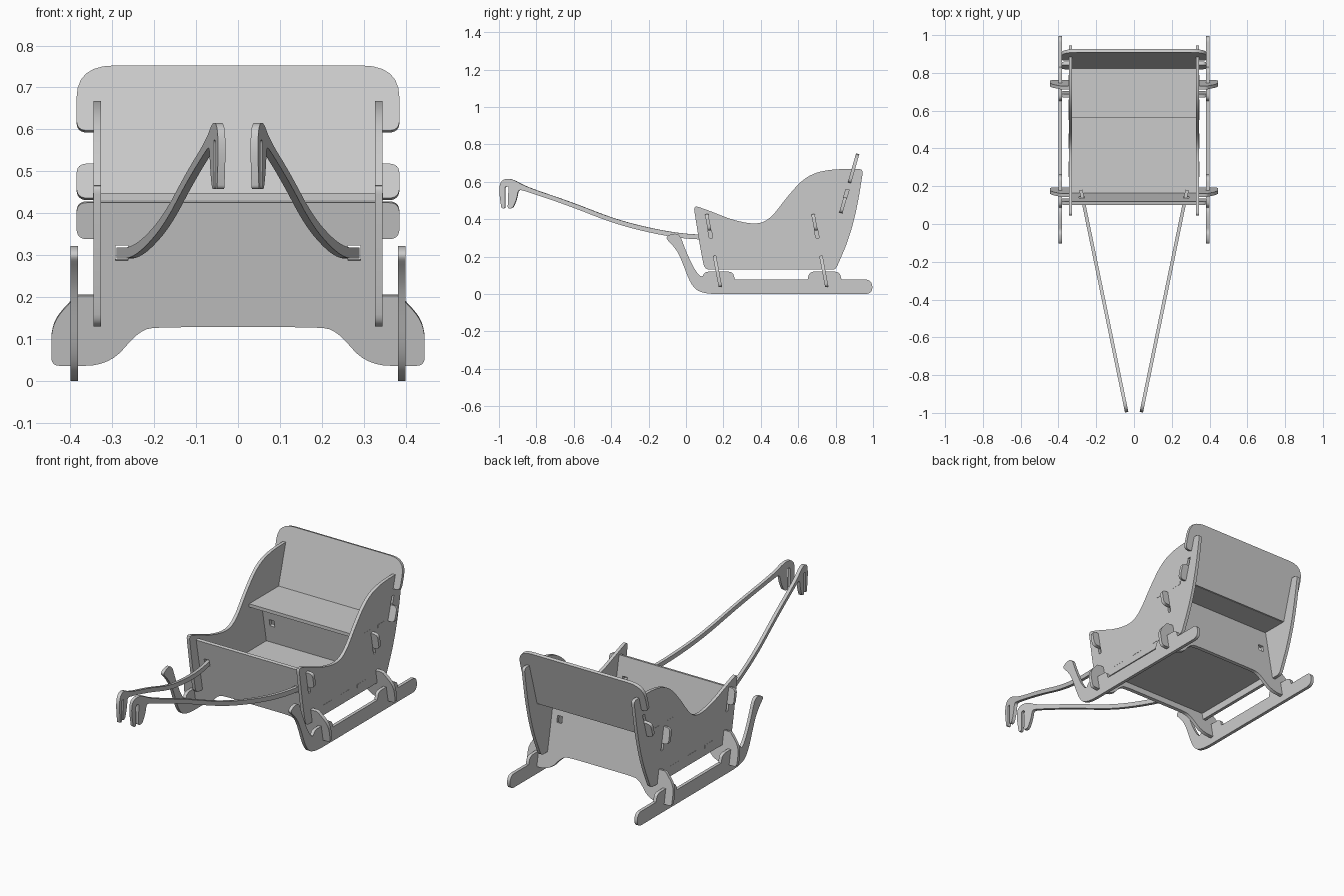
import bpy, bmesh, math
from mathutils import Vector, Matrix

cube = bpy.data.objects.get("Cube")
if cube:
    bpy.data.objects.remove(cube, do_unlink=True)

THICK = 0.018
SIDE_X, RUNNER_X = 0.336, 0.39
LEAN = -0.19      # y shift per unit of height on the cross boards
RECLINE = 0.285   # the same for the backrest

grey = bpy.data.materials.new("plywood_grey")
grey.use_nodes = True
colour = (0.6, 0.6, 0.6, 1)
grey.diffuse_color = colour
grey.node_tree.nodes["Principled BSDF"].inputs["Base Color"].default_value = colour


def rounded(points, steps=6):
    """Turn (x, y, radius) corners into an outline with curved corners."""
    out = []
    n = len(points)
    for i, p in enumerate(points):
        a, b, c = (Vector(points[j % n][:2]) for j in (i - 1, i, i + 1))
        r = p[2] if len(p) > 2 else 0
        if r == 0:
            out.append(b)
            continue
        start = b + (a - b).normalized() * min(r, (a - b).length / 2)
        end = b + (c - b).normalized() * min(r, (c - b).length / 2)
        for k in range(steps + 1):
            t = k / steps
            q = start * (1 - t) ** 2 + b * 2 * t * (1 - t) + end * t * t
            if not out or (q - out[-1]).length > 1e-4:
                out.append(q)
    if (out[0] - out[-1]).length < 1e-4:
        out.pop()
    return out


def plate(name, outline, origin, u, v, holes=()):
    """Flat board cut from an outline, laid along the axes u and v."""
    curve = bpy.data.curves.new(name, 'CURVE')
    curve.dimensions = '2D'
    curve.fill_mode = 'BOTH'
    curve.extrude = THICK / 2
    for loop in [rounded(outline)] + [rounded(h) for h in holes]:
        spline = curve.splines.new('POLY')
        spline.points.add(len(loop) - 1)
        for point, co in zip(spline.points, loop):
            point.co = (co.x, co.y, 0, 1)
        spline.use_cyclic_u = True
    temp = bpy.data.objects.new(name + "_outline", curve)
    bpy.context.collection.objects.link(temp)
    bpy.context.view_layer.update()
    graph = bpy.context.evaluated_depsgraph_get()
    mesh = bpy.data.meshes.new_from_object(temp.evaluated_get(graph))
    bpy.data.objects.remove(temp, do_unlink=True)

    u, v = Vector(u), Vector(v)
    frame = Matrix((u, v, u.cross(v).normalized())).transposed().to_4x4()
    frame.translation = origin
    mesh.transform(frame)
    bm = bmesh.new()
    bm.from_mesh(mesh)
    bmesh.ops.remove_doubles(bm, verts=bm.verts, dist=1e-5)
    bmesh.ops.recalc_face_normals(bm, faces=bm.faces)
    bm.to_mesh(mesh)
    bm.free()
    mesh.name = name
    mesh.materials.clear()
    mesh.materials.append(grey)
    obj = bpy.data.objects.new(name, mesh)
    bpy.context.collection.objects.link(obj)
    bpy.ops.object.select_all(action='DESELECT')
    obj.select_set(True)
    bpy.context.view_layer.objects.active = obj
    bpy.ops.object.shade_smooth_by_angle(angle=math.radians(30))
    return obj


def both_halves(half):
    """Complete a right-hand half outline with its mirror image."""
    return half + [(-p[0], *p[1:]) for p in reversed(half)]


def slot(y, slope, low, high):
    """Slanted slot in a side panel, below or above a tab."""
    w = THICK / 2
    return [(y + slope * z + d, z) for z, d in ((low, -w), (low, w), (high, w), (high, -w))]


def box_loop(x, z, w, h):
    return [(x - w, z - h), (x + w, z - h), (x + w, z + h), (x - w, z + h)]


Y, Z = (0, 1, 0), (0, 0, 1)
FRONT_Y, REAR_Y, BACK_Y = 0.191, 0.76, 0.704   # where each leaning board meets z = 0

# Outlines in (y, z)
panel = [(0.04, 0.475, 0.03), (0.14, 0.44, 9), (0.25, 0.395, 9), (0.38, 0.37, 9),
         (0.455, 0.405, 9), (0.54, 0.52, 9), (0.64, 0.63, 9), (0.76, 0.668, 9),
         (0.948, 0.668, 0.025), (0.915, 0.46, 9), (0.87, 0.29, 9),
         (0.80, 0.13, 0.02), (0.10, 0.13, 0.03), (0.075, 0.25, 9)]
runner = [(-0.11, 0.30, 0.02), (-0.085, 0.32, 0.02), (-0.035, 0.325, 0.04),
          (-0.005, 0.24, 9), (0.045, 0.13, 9), (0.085, 0.085, 9), (0.10, 0.12, 0.03),
          (0.25, 0.12, 0.03), (0.262, 0.077), (0.65, 0.077), (0.66, 0.12, 0.03),
          (0.82, 0.12, 0.03), (0.832, 0.077), (0.985, 0.077, 0.025),
          (1.0, 0.035, 0.03), (0.985, 0.0, 0.03), (0.10, 0.0, 0.07),
          (0.03, 0.035, 9), (-0.03, 0.20, 9), (-0.065, 0.255, 9)]
shaft = [(0.18, 0.318), (0.02, 0.318, 9), (-0.16, 0.345, 9), (-0.38, 0.40, 9),
         (-0.62, 0.495, 9), (-0.86, 0.575, 9), (-0.93, 0.618, 9), (-0.985, 0.613, 9),
         (-1.0, 0.56, 9), (-0.985, 0.458, 0.01), (-0.966, 0.458, 0.01),
         (-0.966, 0.575, 0.01), (-0.947, 0.575, 0.01), (-0.952, 0.458, 0.01),
         (-0.925, 0.458, 0.02), (-0.903, 0.51, 9), (-0.895, 0.56, 0.02),
         (-0.84, 0.545, 9), (-0.62, 0.47, 9), (-0.38, 0.375, 9), (-0.16, 0.32, 9),
         (0.02, 0.292, 9), (0.18, 0.292)]

# Side panels, runners and pulling shafts
panel_slots = [slot(FRONT_Y, LEAN, 0.30, 0.339), slot(REAR_Y, LEAN, 0.30, 0.339),
               slot(BACK_Y, RECLINE, 0.516, 0.56)]
for side, s in (("left", 1), ("right", -1)):
    plate(side + "_side_panel", panel, (s * SIDE_X, 0, 0), Y, Z, panel_slots)
    plate(side + "_runner", runner, (s * RUNNER_X, 0, 0), Y, Z)
    plate(side + "_shaft", shaft, (s * 0.244, 0, 0), (s * 0.206, 1, 0), Z)

# Front and rear cross boards, with feet through the runners and tabs through the sides
cross_half = [(0.18, 0.13, 0.05), (0.235, 0.125, 9), (0.305, 0.038, 0.06),
              (0.445, 0.038, 0.02), (0.445, 0.14, 0.04), (0.385, 0.205, 0.01),
              (0.33, 0.205), (0.33, 0.34), (0.385, 0.34, 0.025),
              (0.385, 0.427, 0.025), (0.33, 0.427)]
for name, y in (("front_board", FRONT_Y), ("rear_board", REAR_Y)):
    plate(name, both_halves(cross_half), (0, y, 0), (1, 0, 0), (0, LEAN, 1),
          [box_loop(s * 0.277, 0.307, 0.015, 0.018) for s in (1, -1)])

# Reclined backrest
back_half = [(0.385, 0.434, 0.025), (0.385, 0.516, 0.025), (0.328, 0.516),
             (0.328, 0.595), (0.385, 0.595, 0.025), (0.385, 0.75, 0.09)]
plate("backrest", both_halves(back_half), (0, BACK_Y, 0), (1, 0, 0), (0, RECLINE, 1))


# Floor and seat, with tabs that end flush with the side panels
def deck(name, z, front, back, tabs):
    inner, outer = SIDE_X - THICK / 2, SIDE_X + THICK / 2 + 0.001
    half = [(inner, front)]
    for a, b in tabs:
        half += [(inner, a), (outer, a), (outer, b), (inner, b)]
    half.append((inner, back))
    plate(name, both_halves(half), (0, 0, z), (1, 0, 0), Y)


deck("floor", 0.178, 0.16, 0.724, [(0.25, 0.33), (0.40, 0.48), (0.55, 0.63)])
deck("seat", 0.44, 0.565, 0.83, [(0.60, 0.66), (0.73, 0.79)])
